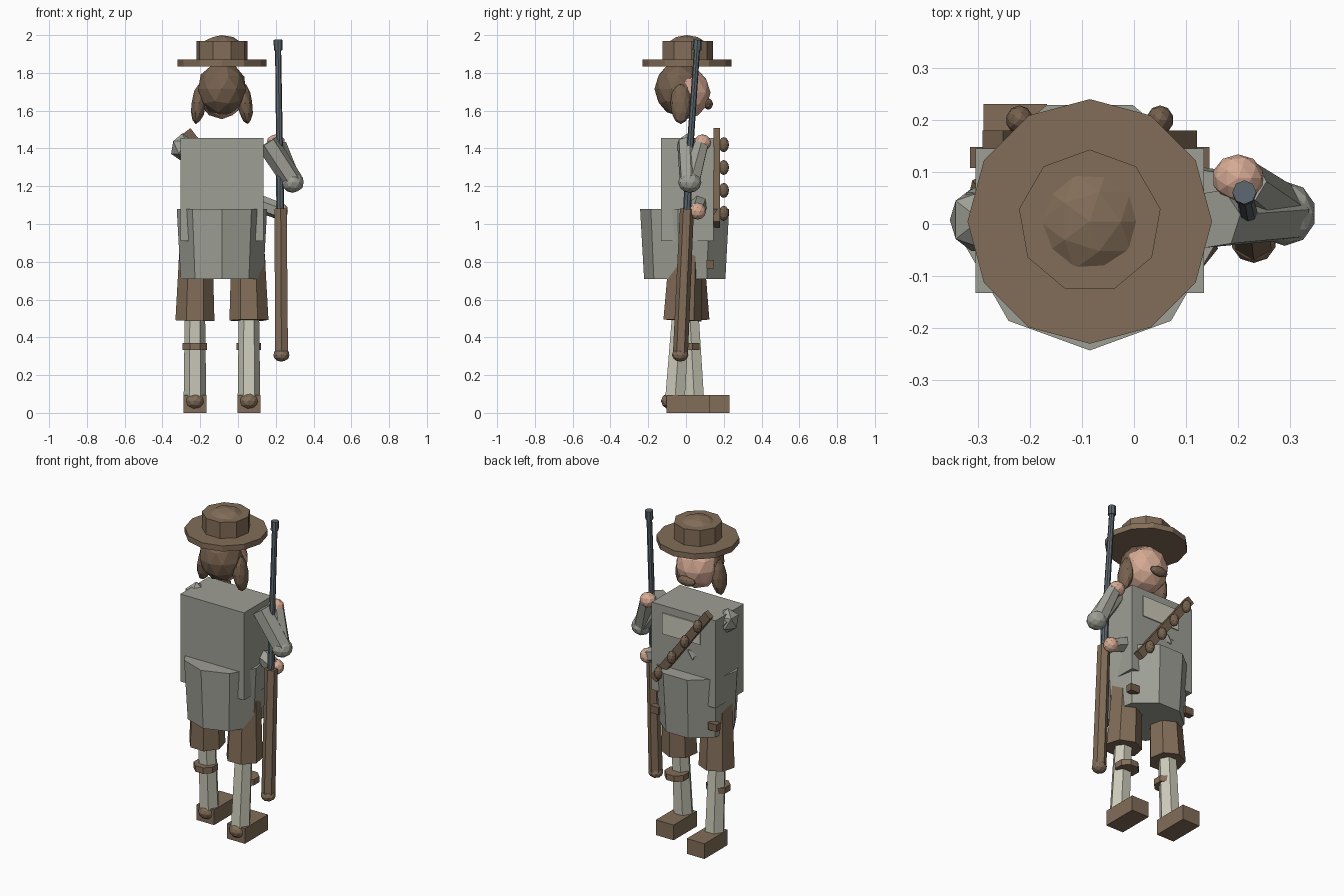
import bpy, bmesh, math
from mathutils import Vector, Matrix

if "Cube" in bpy.data.objects:
    bpy.data.objects.remove(bpy.data.objects["Cube"], do_unlink=True)


def material(name, r, g, b):
    linear = [((c / 255 + 0.055) / 1.055) ** 2.4 for c in (r, g, b)] + [1.0]
    mat = bpy.data.materials.new(name)
    mat.use_nodes = True
    mat.diffuse_color = linear
    for node in mat.node_tree.nodes:
        if node.type == "BSDF_PRINCIPLED":
            node.inputs["Base Color"].default_value = linear
    return mat


GREY = material("coat grey", 158, 159, 149)
BROWN = material("leather brown", 130, 109, 88)
HAIR = material("hair brown", 118, 97, 78)
CREAM = material("cream cloth", 204, 202, 186)
SKIN = material("skin", 214, 170, 148)
STEEL = material("gun steel", 92, 102, 110)


def finish(name, bm, mat):
    bmesh.ops.recalc_face_normals(bm, faces=bm.faces)
    mesh = bpy.data.meshes.new(name)
    bm.to_mesh(mesh)
    bm.free()
    mesh.materials.append(mat)
    obj = bpy.data.objects.new(name, mesh)
    bpy.context.collection.objects.link(obj)
    return obj


def limb(name, start, end, r1, r2, mat, sides=6, turn=0):
    """Capped tapered prism between two points."""
    start, end = Vector(start), Vector(end)
    spin = Vector((0, 0, 1)).rotation_difference(end - start)
    bm = bmesh.new()
    rings = []
    for centre, r in ((start, r1), (end, r2)):
        angles = [math.radians(turn) + math.tau * i / sides for i in range(sides)]
        rings.append([bm.verts.new(centre + spin @ Vector((r * math.cos(a), r * math.sin(a), 0)))
                      for a in angles])
    for i in range(sides):
        j = (i + 1) % sides
        bm.faces.new((rings[0][i], rings[0][j], rings[1][j], rings[1][i]))
    for ring in rings:
        bm.faces.new(ring)
    return finish(name, bm, mat)


def ball(name, centre, radii, mat, detail=2, tilt=0):
    """Faceted ellipsoid, tilted about the y axis."""
    bm = bmesh.new()
    bmesh.ops.create_icosphere(bm, subdivisions=detail, radius=1)
    bm.transform(Matrix.Translation(centre) @ Matrix.Rotation(math.radians(tilt), 4, "Y")
                 @ Matrix.Diagonal((*radii, 1)))
    return finish(name, bm, mat)


def box(name, centre, size, mat, tilt=0):
    bm = bmesh.new()
    bmesh.ops.create_cube(bm, size=1)
    bm.transform(Matrix.Translation(centre) @ Matrix.Rotation(math.radians(tilt), 4, "Y")
                 @ Matrix.Diagonal((*size, 1)))
    return finish(name, bm, mat)


MID = -0.085  # x of the body axis

# Coat
box("torso", (MID, 0.006, 1.183), (0.44, 0.278, 0.545), GREY)
limb("coat_skirt", (MID, 0, 0.71), (MID, 0, 1.08), 0.222, 0.243, GREY, 9, -90)
box("chest_panel", (-0.072, 0.147, 1.345), (0.26, 0.009, 0.13), CREAM)

# Legs, one stepping ahead of the other
for side, x, step in (("left", 0.058, -0.06), ("right", -0.228, 0.045)):
    limb(side + "_breeches", (x, step * 0.4, 0.49), (MID + (x - MID) * 0.95, 0, 0.98),
         0.106, 0.085, BROWN, 7, 90)
    limb(side + "_stocking", (x, step, 0.05), (x, step * 0.45, 0.52), 0.06, 0.054, CREAM, 6)
    limb(side + "_garter", (x, 0.008, 0.333), (x, 0.008, 0.37), 0.07, 0.07, BROWN, 8, 22.5)
    ball(side + "_heel", (x, step - 0.02, 0.063), (0.053, 0.053, 0.045), BROWN)
    box(side + "_boot", (x, step + 0.072, 0.0475), (0.122, 0.228, 0.095), BROWN)

# Belt pouches
for side, s in (("left", 1), ("right", -1)):
    box(side + "_pouch", (MID + s * 0.2, 0.128, 0.788), (0.06, 0.04, 0.045), HAIR)

# Bandolier with hanging charges
box("bandolier", (MID, 0.162, 1.245), (0.62, 0.035, 0.05), HAIR, 53)
for i in range(4):
    ball(f"charge_{i + 1}", (-0.22 + 0.09 * i, 0.2, 1.42 - 0.121 * i),
         (0.026, 0.028, 0.04), HAIR, 2)

# Head
ball("face", (MID, 0.0, 1.695), (0.13, 0.13, 0.14), SKIN)
ball("hair", (MID, -0.037, 1.715), (0.132, 0.13, 0.145), HAIR)
for side, s in (("left", 1), ("right", -1)):
    ball(side + "_hair_lock", (MID + s * 0.122, -0.028, 1.64), (0.04, 0.055, 0.112),
         HAIR, 2, -s * 8)
ball("moustache", (MID, 0.118, 1.635), (0.06, 0.025, 0.03), HAIR)

# Hat
limb("hat_brim", (MID, 0.005, 1.835), (MID, 0.005, 1.87), 0.235, 0.235, BROWN, 12)
limb("hat_crown", (MID, 0.005, 1.865), (MID, 0.005, 1.97), 0.138, 0.138, BROWN, 9, 90)
ball("hat_dome", (MID, 0.005, 1.93), (0.114, 0.114, 0.07), BROWN)

# Left arm, bent to hold the barrel
limb("left_upper_arm", (0.155, 0.01, 1.43), (0.29, 0.02, 1.225), 0.06, 0.057, GREY, 6)
ball("left_elbow", (0.29, 0.02, 1.22), (0.06, 0.062, 0.055), GREY)
limb("left_forearm", (0.285, 0.025, 1.22), (0.215, 0.08, 1.42), 0.052, 0.042, GREY, 6)
ball("left_hand", (0.2, 0.088, 1.43), (0.05, 0.046, 0.045), SKIN)

# Right arm, reaching across the body to the stock
ball("right_shoulder", (-0.295, 0.008, 1.405), (0.066, 0.07, 0.075), GREY, 1)
limb("right_upper_arm", (-0.29, 0.01, 1.42), (-0.14, 0.1, 1.2), 0.06, 0.055, GREY, 6)
ball("right_elbow", (-0.135, 0.105, 1.2), (0.055, 0.055, 0.055), GREY, 1)
limb("right_forearm", (-0.135, 0.1, 1.2), (0.215, 0.055, 1.07), 0.052, 0.045, GREY, 6)
ball("right_hand", (0.222, 0.062, 1.068), (0.044, 0.045, 0.045), SKIN)

# Long gun
limb("gun_stock", (0.23, -0.03, 0.3), (0.226, 0.005, 1.08), 0.04, 0.037, BROWN, 6, 30)
ball("gun_butt", (0.23, -0.031, 0.307), (0.044, 0.044, 0.036), BROWN)
limb("gun_breech", (0.224, 0.005, 1.06), (0.22, 0.02, 1.4), 0.021, 0.019, STEEL, 8)
limb("gun_barrel", (0.22, 0.02, 1.38), (0.212, 0.06, 1.95), 0.018, 0.016, STEEL, 8)
limb("gun_muzzle", (0.2125, 0.058, 1.92), (0.212, 0.061, 1.975), 0.023, 0.023, STEEL, 8)
